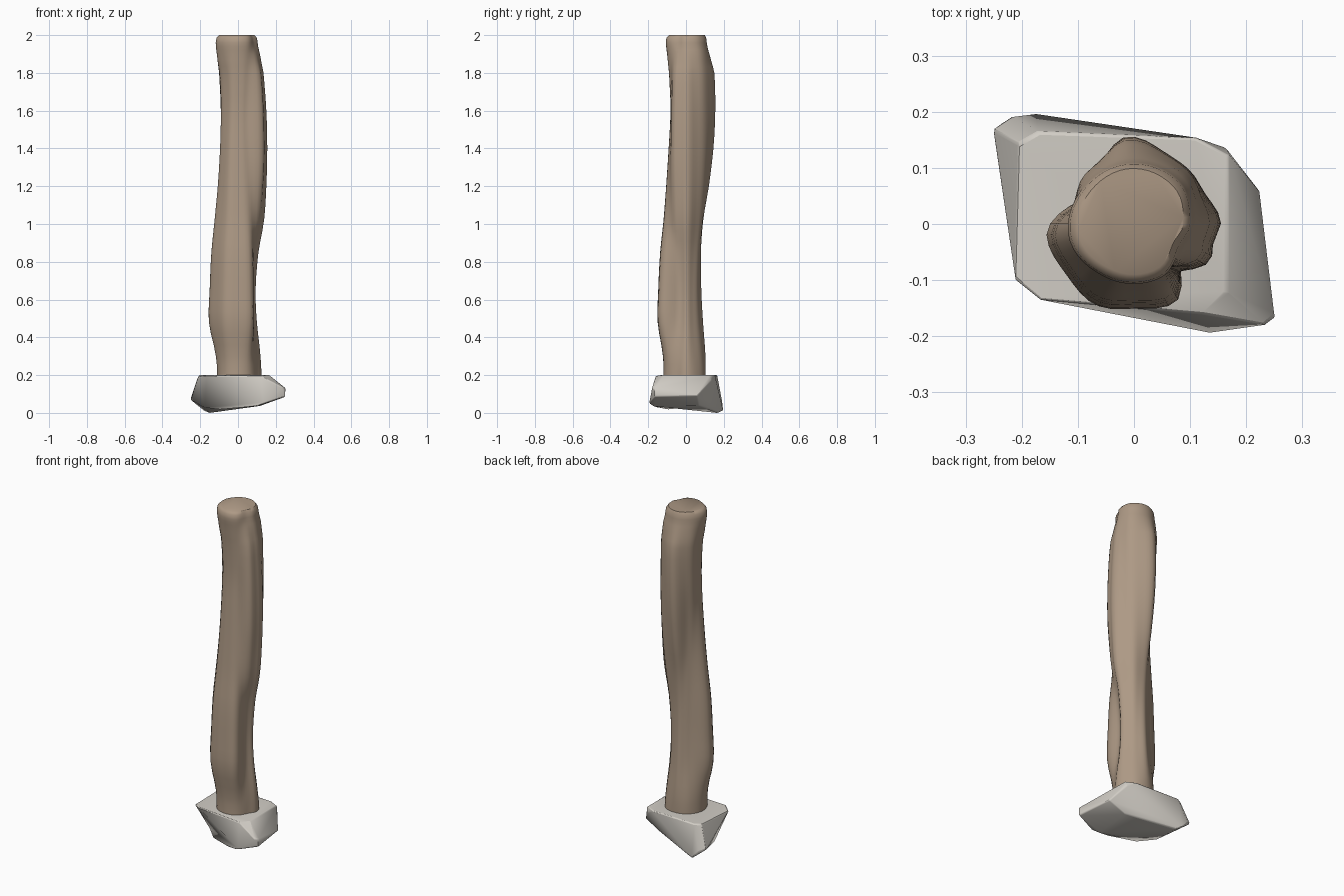
import bpy, bmesh
from math import sin, cos, pi, radians

if "Cube" in bpy.data.objects:
    bpy.data.objects.remove(bpy.data.objects["Cube"])


def finish(name, bm, color, angle):
    bmesh.ops.recalc_face_normals(bm, faces=bm.faces)
    me = bpy.data.meshes.new(name)
    bm.to_mesh(me)
    bm.free()
    ob = bpy.data.objects.new(name, me)
    bpy.context.collection.objects.link(ob)
    mat = bpy.data.materials.new(name + "_colour")
    mat.diffuse_color = (*color, 1)
    mat.use_nodes = True
    mat.node_tree.nodes["Principled BSDF"].inputs["Base Color"].default_value = mat.diffuse_color
    me.materials.append(mat)
    bpy.ops.object.select_all(action='DESELECT')
    ob.select_set(True)
    bpy.context.view_layer.objects.active = ob
    bpy.ops.object.shade_smooth_by_angle(angle=angle)
    return ob


def curve(p0, p1, p2, p3, t):
    return p1 + .5 * t * (p2 - p0 + t * (2 * p0 - 5 * p1 + 4 * p2 - p3 + t * (3 * (p1 - p2) + p3 - p0)))


# Wooden post: z, reach towards left, right, front, back, back right, back left
rows = [
    (0.17, .110, .125, .120, .103, .115, .105), (0.30, .117, .119, .122, .103, .105, .103),
    (0.48, .154, .100, .150, .090, .085, .085), (0.65, .150, .093, .147, .081, .080, .078),
    (0.85, .141, .108, .137, .079, .090, .078), (1.02, .124, .138, .119, .091, .110, .080),
    (1.20, .107, .150, .105, .121, .126, .084), (1.40, .095, .155, .092, .145, .136, .095),
    (1.60, .091, .150, .082, .155, .137, .112), (1.80, .100, .135, .090, .150, .134, .126),
    (1.90, .112, .116, .100, .124, .124, .118), (1.96, .118, .104, .107, .110, .112, .110)]
fine = []
for i in range(len(rows) - 1):
    q = [rows[max(0, min(len(rows) - 1, i + k))] for k in (-1, 0, 1, 2)]
    for s in range(3):
        t = s / 3
        r = [curve(*c, t) for c in zip(*q)]
        r[0] = q[1][0] + (q[2][0] - q[1][0]) * t
        fine.append(tuple(r))
fine += [rows[-1], (1.985, .114, .100, .104, .107, .108, .107), (2.0, .100, .088, .090, .099, .097, .097)]

N = 48
angles = [0, 42, 95, 135, 190, 246, 296, 335, 360]   # ridge directions
bm = bmesh.new()
rings = []
for z, xl, xr, yf, yb, br, bl in fine:
    mid = max(0, min(1, (z - .2) / .25, (1.97 - z) / .2))
    split = 1 + .06 * mid
    low = max(0, min(1, (1.3 - z) / .4)) * mid
    radii = [xr, br, yb, bl, xl, yf * split, yf * split, xr * .88 + .015 * (1 - low) * mid, xr]
    pts = []
    for i in range(N):
        a = 360 * i / N
        k = max(j for j in range(8) if angles[j] <= a)
        t = (a - angles[k]) / (angles[k + 1] - angles[k])
        e = t * t * (3 - 2 * t)
        r = radii[k] + (radii[k + 1] - radii[k]) * e
        r *= 1 - .05 * mid * sin(pi * t) ** 2        # groove between ridges
        pts.append((r * cos(radians(a)), r * sin(radians(a))))
    xs, ys = zip(*pts)
    fit = lambda v, vs, lo, hi: lo + (v - min(vs)) / (max(vs) - min(vs)) * (hi - lo)
    rings.append([bm.verts.new((fit(x, xs, -xl, xr), fit(y, ys, -yf, yb), z)) for x, y in pts])
for lo, hi in zip(rings, rings[1:]):
    for i in range(N):
        j = (i + 1) % N
        bm.faces.new((lo[i], lo[j], hi[j], hi[i]))
bm.faces.new(rings[-1])
bm.faces.new(rings[0][::-1])
finish("wooden_post", bm, (0.42, 0.32, 0.235), 0.9)

# Stone footing: chipped block from its corner points
corners = [
    # flat top
    (-.205, .145, .2), (-.17, .165, .2), (.11, .155, .2), (.168, .125, .2),
    (.165, -.12, .2), (.12, -.16, .195), (-.17, -.135, .2), (-.212, -.10, .19),
    # side corners
    (-.252, .17, .07), (-.218, .192, .055), (.225, .06, .09),
    (.252, -.165, .13), (.25, -.165, .085), (.235, -.18, .135),
    (.135, -.195, .05), (.165, .135, .17),
    # tilted underside
    (-.18, .197, .012), (-.14, -.10, .004), (-.15, .17, .0), (.10, -.17, .034),
    (.12, .07, .038)]
bm = bmesh.new()
for c in corners:
    bm.verts.new(c)
bmesh.ops.convex_hull(bm, input=bm.verts)
bmesh.ops.delete(bm, geom=[v for v in bm.verts if not v.link_faces], context='VERTS')
bmesh.ops.dissolve_limit(bm, angle_limit=0.03, verts=bm.verts, edges=bm.edges)
block = finish("stone_footing", bm, (0.64, 0.61, 0.56), 0.8)
bev = block.modifiers.new("worn_edges", 'BEVEL')
bev.width = 0.006
bev.segments = 2
bev.limit_method = 'ANGLE'
bev.angle_limit = 0.6
